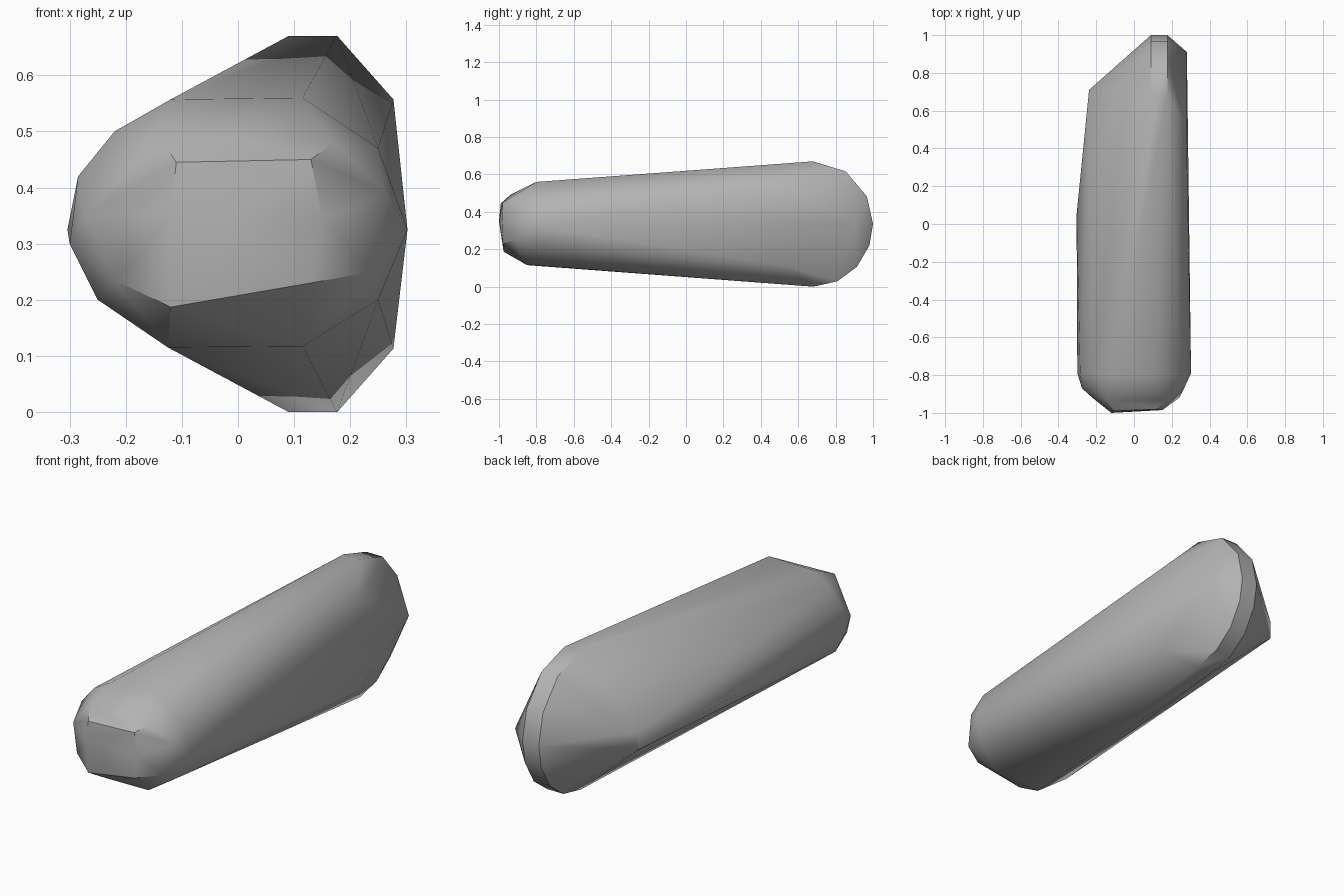
import bpy
import bmesh
from math import sin, cos, radians

cube = bpy.data.objects.get("Cube")
if cube:
    bpy.data.objects.remove(cube, do_unlink=True)

# Plain grey stone
grey = bpy.data.materials.new("stone grey")
grey.use_nodes = True
colour = (0.45, 0.45, 0.45, 1)
grey.diffuse_color = colour
grey.node_tree.nodes["Principled BSDF"].inputs["Base Color"].default_value = colour

MID = 0.335  # height of the long axis


def rounded_rim(x):
    """Half circle around the thick end, at one x."""
    angles = (90, 57, 26, 0, -20, -43, -66, -90)
    return [(x, 0.68 + 0.32 * cos(radians(a)), MID + MID * sin(radians(a))) for a in angles]


def above_and_below(x, y, half):
    return [(x, y, MID + half), (x, y, MID - half)]


# Thick end: a rim band, a flat cheek on one side and a blunt peak on the other
points = rounded_rim(0.09) + rounded_rim(0.177)
points += above_and_below(0.277, 0.53, 0.222) + [(0.28, 0.91, MID)]
points += above_and_below(-0.238, 0.71, 0.045)

# Widest point of the long side
points.append((-0.304, 0.05, 0.325))

# Narrow end: the outer ring, the bevel ring and the flat nose
points += [(-0.12, -0.8, 0.557), (0.115, -0.8, 0.56), (0.25, -0.8, 0.47),
           (0.302, -0.79, 0.325), (0.25, -0.8, 0.2), (0.115, -0.85, 0.117),
           (-0.125, -0.85, 0.115), (-0.25, -0.79, 0.2), (-0.3, -0.79, 0.3),
           (-0.285, -0.79, 0.42), (-0.22, -0.79, 0.5)]
points += [(0.265, -0.87, 0.39), (0.24, -0.92, 0.25), (0.17, -0.93, 0.48),
           (-0.14, -0.94, 0.49), (-0.22, -0.92, 0.235), (-0.275, -0.87, 0.35)]
points += [(-0.11, -0.99, 0.445), (0.13, -0.98, 0.45), (0.15, -0.985, 0.345),
           (0.13, -0.98, 0.23), (-0.12, -0.975, 0.187), (-0.12, -1.0, 0.35)]

# Skin the points into one closed stone
bm = bmesh.new()
for p in points:
    bm.verts.new(p)
bmesh.ops.convex_hull(bm, input=bm.verts[:])
loose = [v for v in bm.verts if not v.link_faces]
bmesh.ops.delete(bm, geom=loose, context="VERTS")
bmesh.ops.dissolve_limit(bm, angle_limit=radians(1), verts=bm.verts[:], edges=bm.edges[:])
bmesh.ops.recalc_face_normals(bm, faces=bm.faces[:])

mesh = bpy.data.meshes.new("long_stone")
bm.to_mesh(mesh)
bm.free()
mesh.materials.append(grey)
stone = bpy.data.objects.new("long_stone", mesh)
bpy.context.collection.objects.link(stone)

# Soft shading with the hard ridges kept
bpy.ops.object.select_all(action="DESELECT")
stone.select_set(True)
bpy.context.view_layer.objects.active = stone
bpy.ops.object.shade_smooth_by_angle(angle=radians(35))
